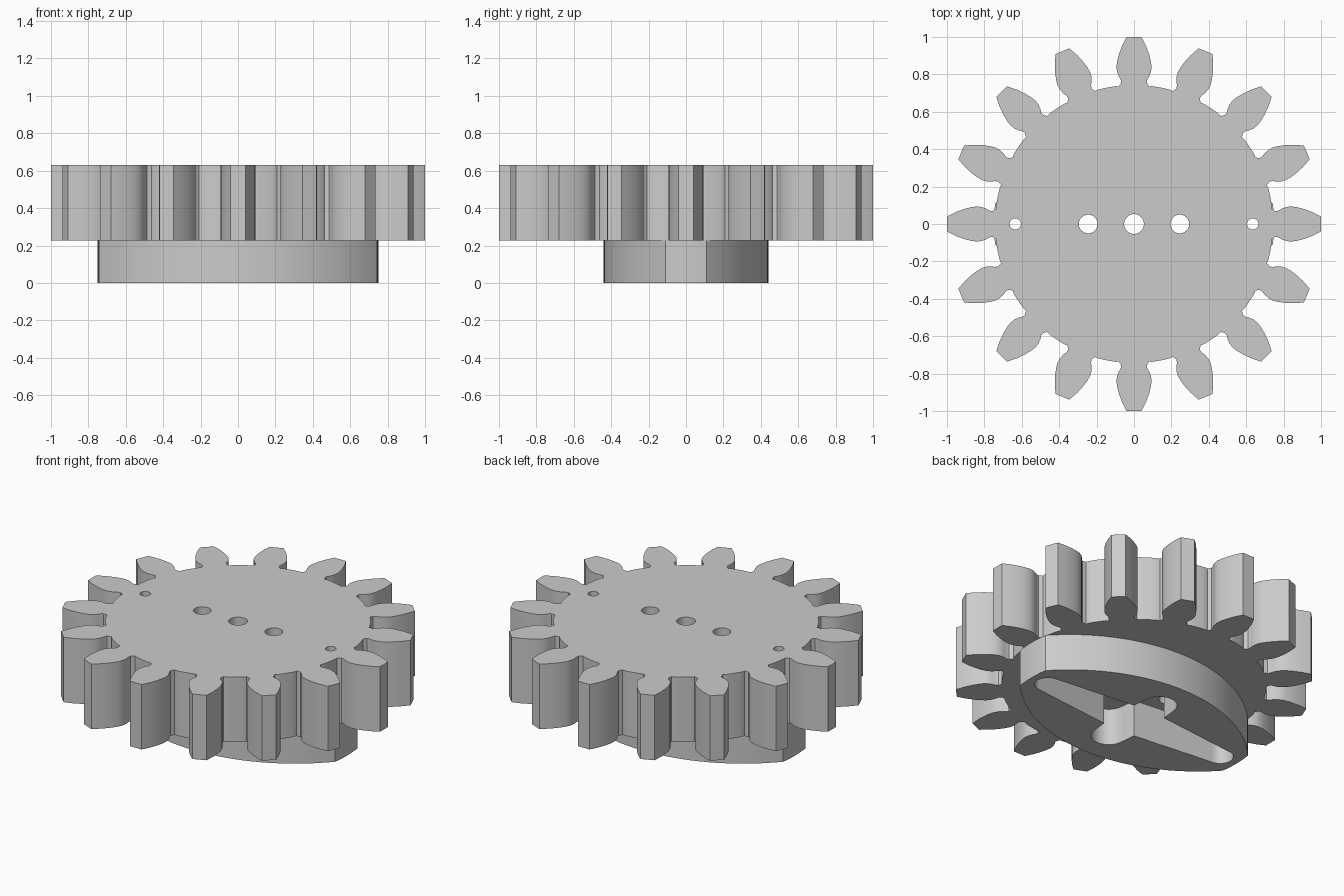
import bpy, bmesh
from math import sin, cos, pi, tau, radians, atan2, hypot

cube = bpy.data.objects.get("Cube")
if cube:
    bpy.data.objects.remove(cube, do_unlink=True)

GREY = (0.6, 0.6, 0.6, 1)
grey = bpy.data.materials.new("plain grey")
grey.use_nodes = True
grey.diffuse_color = GREY
grey.node_tree.nodes["Principled BSDF"].inputs["Base Color"].default_value = GREY

HUB_TOP, GEAR_TOP = 0.228, 0.63
TEETH = 16


def arc(cx, cy, r, start, end, steps):
    """Points on an arc, both ends included; angles in radians."""
    return [(cx + r * cos(start + (end - start) * i / steps),
             cy + r * sin(start + (end - start) * i / steps))
            for i in range(steps + 1)]


def circle(cx, r, steps=40):
    return arc(cx, 0, r, 0, tau, steps)[:-1]


def spin(points, angle):
    c, s = cos(angle), sin(angle)
    return [(x * c - y * s, x * s + y * c) for x, y in points]


def plate(name, loops, z0, z1):
    """Solid plate from an outline and hole loops."""
    curve = bpy.data.curves.new(name, 'CURVE')
    curve.dimensions = '2D'
    curve.fill_mode = 'BOTH'
    curve.extrude = (z1 - z0) / 2
    for loop in loops:
        spline = curve.splines.new('POLY')
        spline.points.add(len(loop) - 1)
        for point, (x, y) in zip(spline.points, loop):
            point.co = (x, y, 0, 1)
        spline.use_cyclic_u = True
    obj = bpy.data.objects.new(name, curve)
    bpy.context.collection.objects.link(obj)
    obj.location.z = (z0 + z1) / 2
    bpy.ops.object.select_all(action='DESELECT')
    obj.select_set(True)
    bpy.context.view_layer.objects.active = obj
    bpy.ops.object.convert(target='MESH')
    obj = bpy.context.object
    bm = bmesh.new()
    bm.from_mesh(obj.data)
    bmesh.ops.remove_doubles(bm, verts=bm.verts, dist=0.0005)
    bmesh.ops.recalc_face_normals(bm, faces=bm.faces)
    bm.to_mesh(obj.data)
    bm.free()
    obj.data.materials.clear()
    obj.data.materials.append(grey)
    bpy.ops.object.shade_smooth_by_angle(angle=radians(25))
    return obj


# Gear: one mirrored tooth flank, repeated around the rim
flank = [(0.735, 0.08), (0.757, 0.068), (0.772, 0.071), (0.79, 0.082),
         (0.815, 0.091), (0.84, 0.094), (0.87, 0.09), (0.905, 0.081),
         (0.95, 0.065), (1.0, 0.04)]
tooth = [(r, -w) for r, w in flank] + flank[::-1]
root = atan2(0.08, 0.735)
gap = arc(0, 0, 0.743, root + 0.02, tau / TEETH - root - 0.02, 6)
gear_outline = []
for i in range(TEETH):
    gear_outline += spin(tooth + gap, i * tau / TEETH)

holes = [circle(0, 0.053)]
for side in (-1, 1):
    holes += [circle(side * 0.245, 0.05), circle(side * 0.635, 0.03)]
plate("gear_wheel", [gear_outline] + holes, HUB_TOP, GEAR_TOP)

# Hub: two broad side arcs joined by narrow rounded ends
END_R, END_Y, SIDE_Y = 0.75, 0.11, 0.44
end_x = (END_R ** 2 - END_Y ** 2) ** 0.5
rise = SIDE_Y - END_Y
side_r = (end_x ** 2 + rise ** 2) / (2 * rise)
half = atan2(end_x, side_r - rise)
tip = atan2(END_Y, end_x)
half_hub = (arc(0, 0, END_R, -tip, tip, 6)[:-1]
            + arc(0, SIDE_Y - side_r, side_r, pi / 2 - half, pi / 2 + half, 32)[:-1])
hub_outline = half_hub + spin(half_hub, pi)

# Cross-shaped pocket: long tapered arms along x, short arms along y
CORNER_X, CORNER_Y = 0.11, 0.13
long_arm = ([(CORNER_X, -CORNER_Y)] + arc(0.63, 0, 0.075, -pi / 2, pi / 2, 14)
            + [(CORNER_X, CORNER_Y)])
short_arm = arc(0, 0.22, 0.1, 0, pi, 14)
half_pocket = long_arm + short_arm
pocket = half_pocket + spin(half_pocket, pi)
plate("hub_with_pocket", [hub_outline, pocket], 0, HUB_TOP)
